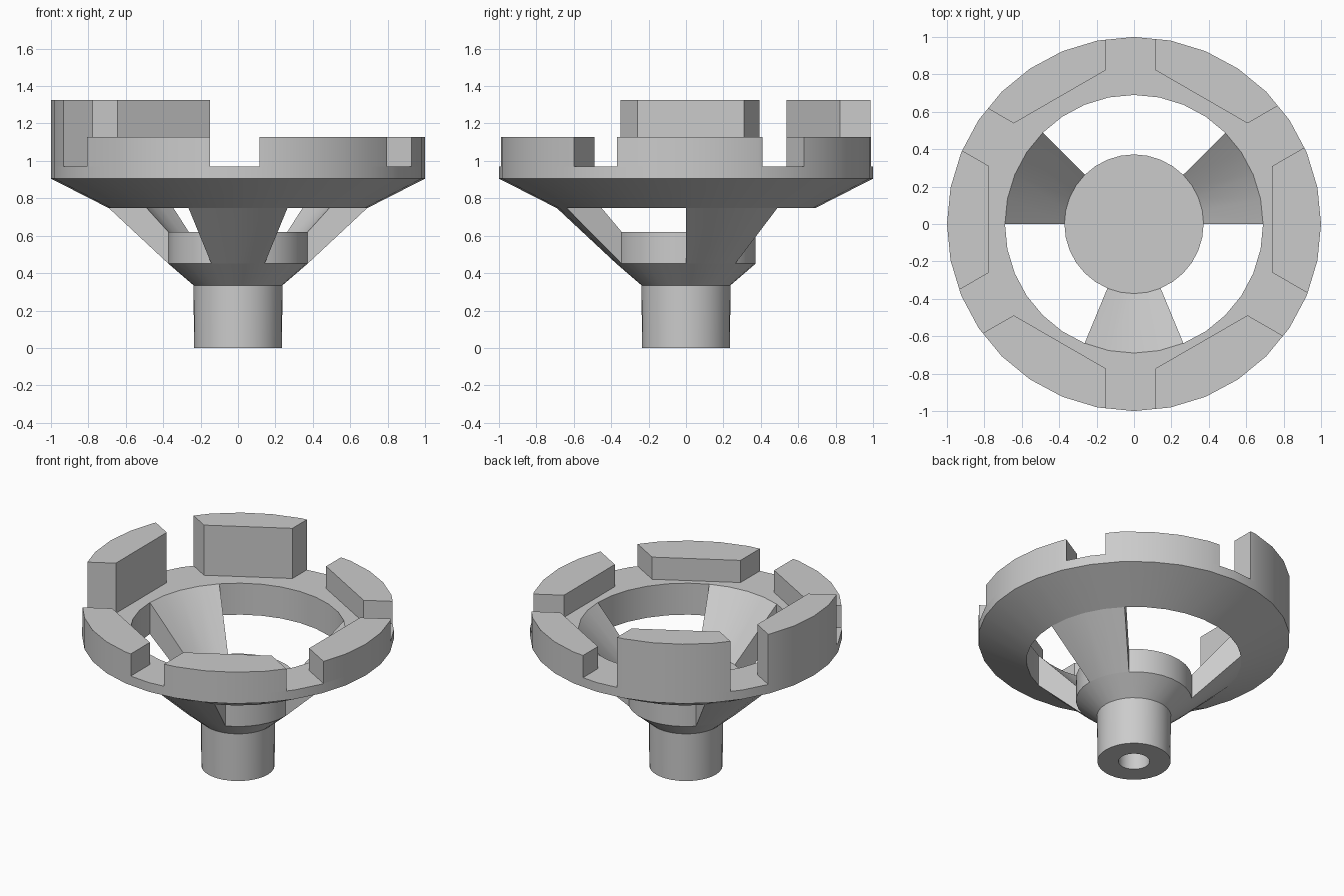
import bpy
import bmesh
from math import radians, cos, sin
from mathutils import Vector, Matrix

SEGMENTS = 32
STEP = 360 / SEGMENTS
RIM_R, HOLE_R, HUB_R, STEM_R = 1.0, 0.69, 0.372, 0.238
RIM_LOW, RIM_EDGE, RIM_TOP = 0.747, 0.905, 0.97
HUB_LOW, HUB_TOP = 0.45, 0.62

cube = bpy.data.objects.get("Cube")
if cube:
    bpy.data.objects.remove(cube, do_unlink=True)

grey = bpy.data.materials.new("plain grey")
grey.use_nodes = True
colour = (0.6, 0.6, 0.6, 1)
grey.diffuse_color = colour
grey.node_tree.nodes["Principled BSDF"].inputs["Base Color"].default_value = colour


def finish(bm, name):
    """Turn a bmesh into a named, shaded object."""
    bmesh.ops.remove_doubles(bm, verts=bm.verts, dist=0.0001)
    bmesh.ops.recalc_face_normals(bm, faces=bm.faces)
    mesh = bpy.data.meshes.new(name)
    bm.to_mesh(mesh)
    bm.free()
    mesh.materials.append(grey)
    obj = bpy.data.objects.new(name, mesh)
    bpy.context.collection.objects.link(obj)
    bpy.ops.object.select_all(action='DESELECT')
    obj.select_set(True)
    bpy.context.view_layer.objects.active = obj
    bpy.ops.object.shade_smooth_by_angle(angle=radians(25))
    return obj


def lathe(name, profile, start=0, steps=SEGMENTS, closed=True):
    """Sweep a (radius, height) profile about z; part sweeps get end caps."""
    bm = bmesh.new()
    rows = []
    for i in range(steps + 1):
        a = radians(start + i * STEP)
        rows.append([bm.verts.new((r * cos(a), r * sin(a), z)) for r, z in profile])
    n = len(profile)
    for a, b in zip(rows, rows[1:]):
        for j in range(n if closed else n - 1):
            k = (j + 1) % n
            bm.faces.new((a[j], a[k], b[k], b[j]))
    if steps < SEGMENTS:
        bm.faces.new(rows[0])
        bm.faces.new(rows[-1])
    bmesh.ops.dissolve_degenerate(bm, dist=0.00001, edges=bm.edges)
    return finish(bm, name)


# Rim with a sloping underside
lathe("rim", [(HOLE_R, RIM_LOW), (RIM_R, RIM_EDGE), (RIM_R, RIM_TOP), (HOLE_R, RIM_TOP)])

# Hub and stem, with a blind bore from below
lathe("hub_and_stem",
      [(0, 0.33), (0.1, 0.33), (0.1, 0), (STEM_R - 0.003, 0), (STEM_R, 0.335),
       (HUB_R, HUB_LOW), (HUB_R, HUB_TOP), (0, HUB_TOP)], closed=False)

# Three sloping arms, each an eighth of a turn wide
arm_profile = [(HUB_R, HUB_LOW), (HOLE_R, RIM_LOW), (HOLE_R, RIM_TOP), (HUB_R, HUB_TOP)]
for name, start in (("left_arm", 0), ("right_arm", 135), ("front_arm", 247.5)):
    lathe(name, arm_profile, start, 4)

# Six jaw teeth: rim prism trimmed by a hexagonal opening and radial slots,
# both slightly off centre
CENTRE = Vector((-0.018, 0.025, 0))
FLAT, SLOT = 0.757, 0.132


def trim(bm, point, normal):
    """Cut away everything behind a plane and close the cut."""
    cut = bmesh.ops.bisect_plane(bm, geom=bm.verts[:] + bm.edges[:] + bm.faces[:],
                                 plane_co=point, plane_no=normal, clear_inner=True)
    edges = [e for e in cut["geom_cut"] if isinstance(e, bmesh.types.BMEdge)]
    bmesh.ops.holes_fill(bm, edges=edges, sides=0)


for number in range(6):
    angle = number * 60
    top = 1.325 if angle in (120, 180) else 1.127
    bm = bmesh.new()
    bmesh.ops.create_cone(bm, cap_ends=True, segments=SEGMENTS, radius1=RIM_R, radius2=RIM_R,
                          depth=top - RIM_TOP,
                          matrix=Matrix.Translation((0, 0, (top + RIM_TOP) / 2)))
    out = Vector((cos(radians(angle)), sin(radians(angle)), 0))
    trim(bm, CENTRE + out * FLAT, out)
    for side in (-60, 60):
        a = radians(angle + side)
        normal = Vector((cos(a), sin(a), 0))
        trim(bm, CENTRE + normal * SLOT, normal)
    finish(bm, f"tooth_{number + 1}")
